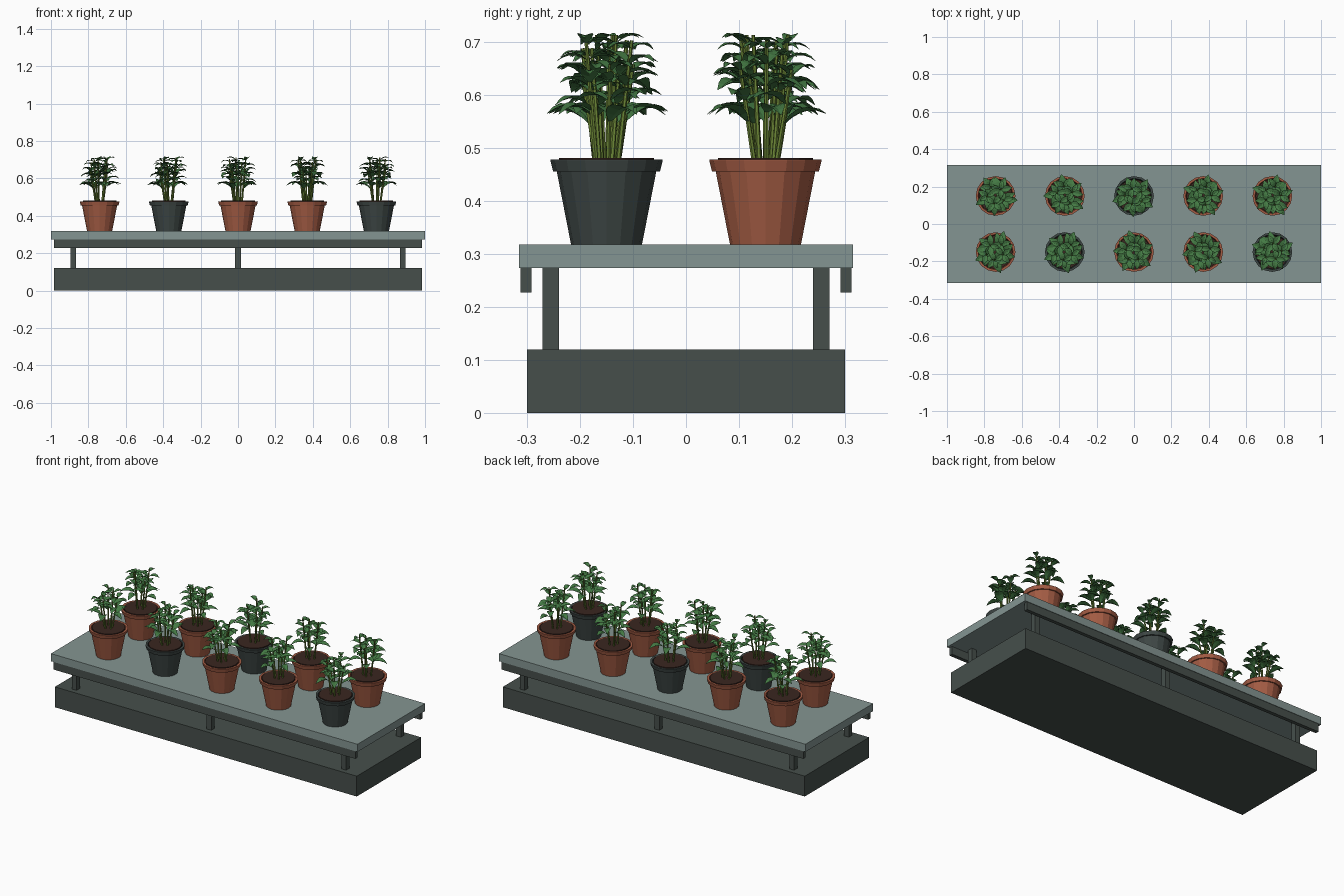
import bpy, bmesh, math, random
from mathutils import Vector, Matrix

cube = bpy.data.objects.get("Cube")
if cube:
    bpy.data.objects.remove(cube, do_unlink=True)


def material(name, *rgb):
    lin = [((c / 255 + 0.055) / 1.055) ** 2.4 for c in rgb] + [1]
    m = bpy.data.materials.new(name)
    m.use_nodes = True
    m.diffuse_color = lin
    m.node_tree.nodes["Principled BSDF"].inputs["Base Color"].default_value = lin
    return m


TOP = material("grey green tabletop", 132, 149, 146)
FRAME = material("dark frame", 70, 79, 75)
CLAY = material("terracotta", 164, 92, 68)
DARK = material("charcoal pot", 62, 71, 69)
SOIL = material("soil", 58, 38, 32)
LEAF = material("leaf green", 68, 122, 68)
STEM = material("stem green", 104, 130, 52)


def link(name, mesh, loc=(0, 0, 0), turn=0):
    ob = bpy.data.objects.new(name, mesh)
    ob.location = loc
    ob.rotation_euler.z = turn
    bpy.context.collection.objects.link(ob)
    return ob


def finish(bm, name, mats):
    mesh = bpy.data.meshes.new(name)
    bm.to_mesh(mesh)
    bm.free()
    for m in mats:
        mesh.materials.append(m)
    return mesh


def box(name, center, size, mat):
    bm = bmesh.new()
    bmesh.ops.create_cube(bm, size=1)
    bmesh.ops.scale(bm, vec=size, verts=bm.verts)
    link(name, finish(bm, name, [mat]), center)


# Table: base, legs, rails and top
TABLE_Z = 0.318
box("base", (0, 0, 0.06), (1.97, 0.6, 0.12), FRAME)
box("tabletop", (0, 0, 0.2955), (2, 0.63, 0.045), TOP)
for side, s in (("front", -1), ("back", 1)):
    box(side + "_rail", (0, s * 0.302, 0.25), (1.97, 0.021, 0.046), FRAME)
    for place, x in (("right", -0.88), ("middle", 0), ("left", 0.88)):
        box(f"{side}_{place}_leg", (x, s * 0.255, 0.197), (0.03, 0.031, 0.154), FRAME)


# Pot: lathed profile closed by a base disc and filled with soil
def pot_mesh(name, mat, sides=16):
    profile = [(0.067, 0), (0.094, 0.138), (0.101, 0.138), (0.106, 0.158),
               (0.106, 0.16), (0.094, 0.16), (0.09, 0.14)]
    bm = bmesh.new()
    rings = []
    for r, z in profile:
        rings.append([bm.verts.new((r * math.cos(a), r * math.sin(a), z))
                      for a in (math.tau * i / sides for i in range(sides))])
    for low, high in zip(rings, rings[1:]):
        for i in range(sides):
            j = (i + 1) % sides
            bm.faces.new((low[i], low[j], high[j], high[i]))
    bm.faces.new(rings[0][::-1])
    soil = bmesh.ops.create_cone(bm, cap_ends=True, segments=sides, radius1=0.09,
                                 radius2=0.09, depth=0.03,
                                 matrix=Matrix.Translation((0, 0, 0.148)))
    for f in {f for v in soil["verts"] for f in v.link_faces}:
        f.material_index = 1
    return finish(bm, name, [mat, SOIL])


# Leaf: pointed oval, folded on its midrib and arching over
def add_leaf(bm, origin, heading, length, lift):
    steps = 5
    width = length * 0.27
    rot = Matrix.Rotation(heading, 3, "Z")
    rows = []
    for i in range(steps + 1):
        t = i / steps
        w = width * math.sin(math.pi * t ** 0.85) + 0.001
        z = length * (lift * t - 0.75 * t * t)
        rows.append([bm.verts.new(origin + rot @ Vector((length * t, k * w, z + abs(k) * w * 0.3)))
                     for k in (-1, 0, 1)])
    for a, b in zip(rows, rows[1:]):
        for k in range(2):
            bm.faces.new((a[k], b[k], b[k + 1], a[k + 1]))


# Stem: thin tapered tube from foot to tip
def add_stem(bm, foot, tip):
    axis = tip - foot
    rot = axis.to_track_quat("Z", "Y").to_matrix().to_4x4()
    stem = bmesh.ops.create_cone(bm, cap_ends=True, segments=6, radius1=0.005, radius2=0.0035,
                                 depth=axis.length,
                                 matrix=Matrix.Translation((foot + tip) / 2) @ rot)
    for f in {f for v in stem["verts"] for f in v.link_faces}:
        f.material_index = 1


# Plant: leaning stems carrying opposite pairs of leaves
def plant_mesh(name, seed):
    rng = random.Random(seed)
    bm = bmesh.new()
    for s in range(5):
        a = math.tau * s / 5 + rng.uniform(-0.2, 0.2)
        out = Vector((math.cos(a), math.sin(a), 0))
        foot = out * 0.022 + Vector((0, 0, 0.155))
        tip = out * rng.uniform(0.042, 0.056) + Vector((0, 0, (0.395, 0.34, 0.385, 0.33, 0.37)[s]))
        add_stem(bm, foot, tip)
        for level, t in enumerate((0.4, 0.62, 0.8, 0.93)):
            node = foot.lerp(tip, t)
            length = (0.082, 0.074, 0.062, 0.05)[level]
            turn = a + (0.25, 1.2, -0.5, 0.8)[level] + rng.uniform(-0.3, 0.3)
            for flip in (0, math.pi):
                if flip and level == 0:
                    continue
                add_leaf(bm, node, turn + flip, length * rng.uniform(0.9, 1.1),
                         rng.uniform(0.65, 1.05))
    return finish(bm, name, [LEAF, STEM])


pots = {"t": pot_mesh("terracotta_pot", CLAY), "d": pot_mesh("charcoal_pot", DARK)}
plant = plant_mesh("plant", 4)
turn = random.Random(2)
for row, y, kinds in (("front", -0.15, "tdttd"), ("back", 0.15, "ttdtt")):
    for i, kind in enumerate(kinds):
        spot = ((i - 2) * 0.37, y, TABLE_Z)
        link(f"{row}_pot_{i + 1}", pots[kind], spot)
        link(f"{row}_plant_{i + 1}", plant, spot, turn.uniform(0, math.tau))
